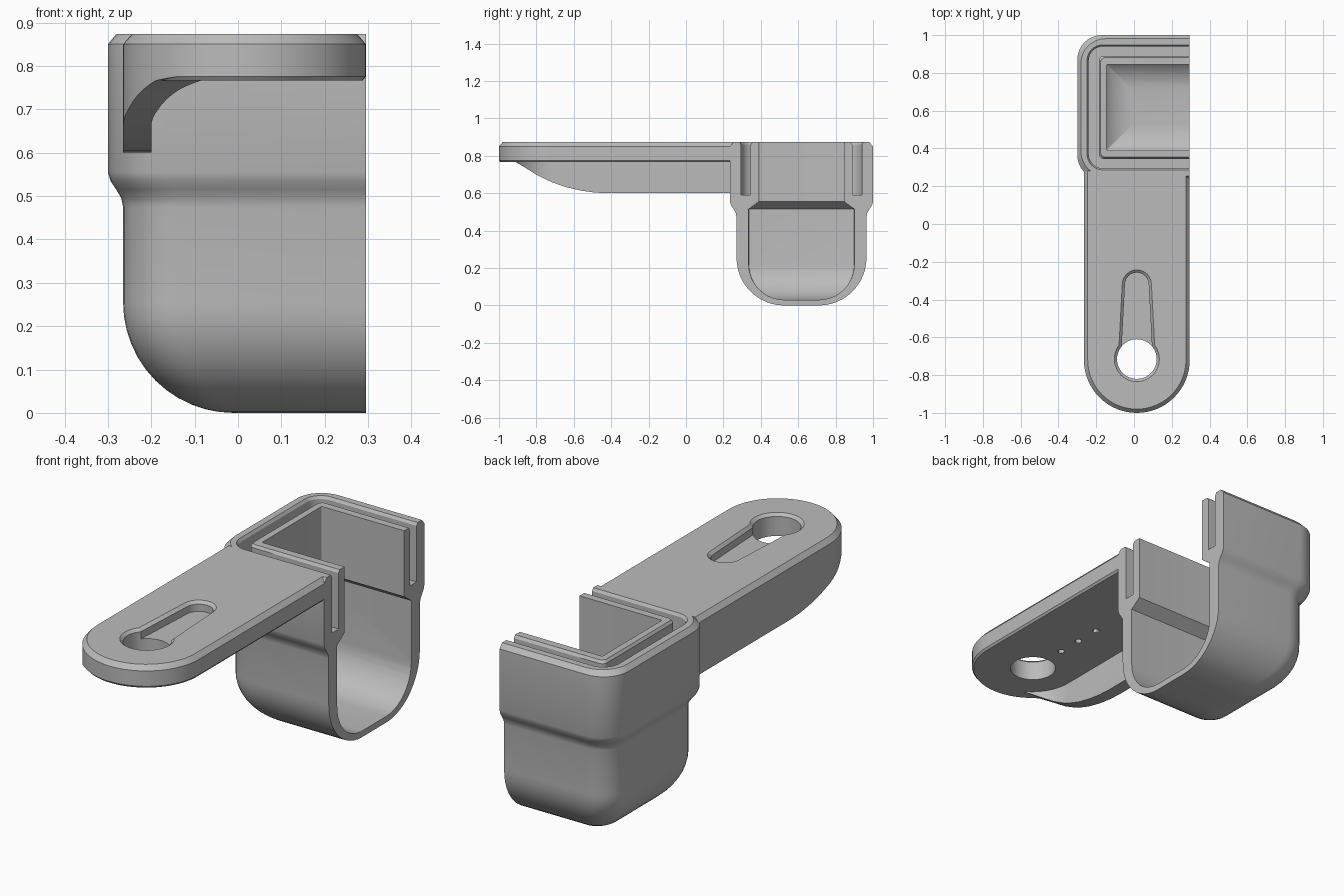
import bpy, bmesh
from math import sin, cos, pi, radians

if "Cube" in bpy.data.objects:
    bpy.data.objects.remove(bpy.data.objects["Cube"], do_unlink=True)

grey = bpy.data.materials.new("plain_grey")
grey.use_nodes = True
colour = (0.5, 0.5, 0.5, 1)
grey.diffuse_color = colour
grey.node_tree.nodes["Principled BSDF"].inputs["Base Color"].default_value = colour

OPEN_X = 0.295           # flat open side of the cup
MID_X = 0.015            # centre line of the arm
HOLE_Y = -0.72           # centre of the rounded arm end


def arc(cx, cy, r, start, end, n):
    return [(cx + r * cos(radians(start + (end - start) * i / n)),
             cy + r * sin(radians(start + (end - start) * i / n))) for i in range(n + 1)]


def lift(points, z):
    return [(x, y, z) for x, y in points]


def loft(name, rings):
    """Skin matching closed rings and cap both ends."""
    bm = bmesh.new()
    rows = [[bm.verts.new(p) for p in ring] for ring in rings]
    n = len(rows[0])
    for a, b in zip(rows, rows[1:]):
        for i in range(n):
            j = (i + 1) % n
            bm.faces.new((a[i], a[j], b[j], b[i]))
    bm.faces.new(rows[0][::-1])
    bm.faces.new(rows[-1])
    bmesh.ops.recalc_face_normals(bm, faces=bm.faces)
    mesh = bpy.data.meshes.new(name)
    bm.to_mesh(mesh)
    bm.free()
    mesh.materials.append(grey)
    ob = bpy.data.objects.new(name, mesh)
    bpy.context.collection.objects.link(ob)
    return ob


def carve(ob, tool, operation="DIFFERENCE"):
    """Apply a boolean and discard the tool."""
    tool.hide_render = True
    mod = ob.modifiers.new("cut", "BOOLEAN")
    mod.operation, mod.object, mod.solver = operation, tool, "EXACT"
    bpy.context.view_layer.objects.active = ob
    bpy.ops.object.modifier_apply(modifier=mod.name)
    bpy.data.objects.remove(tool, do_unlink=True)


def pocket(x0, y0, y1, r, x1=OPEN_X):
    """U-shaped section with two rounded corners, flat at the open side."""
    return ([(x1, y0)] + arc(x0 + r, y0 + r, r, 270, 180, 8)
            + arc(x0 + r, y1 - r, r, 180, 90, 8) + [(x1, y1)])


def arm_outline(inset):
    """Straight arm with a half-round front end."""
    r = 0.28 - inset
    return ([(MID_X - r, 0.28)] + arc(MID_X, HOLE_Y, r, 180, 360, 32)
            + [(MID_X + r, 0.28)])


# Cup body: rounded bottom, step outwards, chamfered rim
def cup_ring(z, d):
    r = 0.03 + 0.1 * (1 - d / 0.255) if d > 0 else 0.13
    return lift(pocket(-0.265 + d, 0.27 + d, 0.965 - d, r), z)


R = 0.255
levels = [(R - R * cos(t * pi / 24), R - R * sin(t * pi / 24)) for t in range(13)]
levels += [(0.475, 0), (0.495, -0.004), (0.515, -0.016),
           (0.535, -0.029), (0.555, -0.035), (0.85, -0.035), (0.873, -0.016)]
cup = loft("cup", [cup_ring(z, d) for z, d in levels])


# Cup cavity: rounded floor, shoulder, narrower square mouth
def cavity_ring(z, d):
    return lift(pocket(-0.2 + d, 0.335 + d, 0.9 - d, 0.005, 0.5), z)


R = 0.19
levels = [(0.03 + R - R * cos(t * pi / 20), R - R * sin(t * pi / 20)) for t in range(11)]
levels += [(0.515, 0), (0.555, 0.055), (0.95, 0.055)]
carve(cup, loft("cavity", [cavity_ring(z, d) for z, d in levels]))


# Channel running round the rim, with a flared lip
def channel_ring(z, w):
    outer = pocket(-0.24 - w, 0.295 - w, 0.94 + w, 0.075 + w, 0.5)
    inner = pocket(-0.185 + w, 0.345 + w, 0.89 - w, 0.025, 0.5)
    return lift(outer + inner[::-1], z)


carve(cup, loft("channel", [channel_ring(z, w) for z, w in
                            ((0.59, 0), (0.86, 0), (0.875, 0.01))]))

# Arm plate with chamfered edges
arm = loft("arm", [lift(arm_outline(d), z) for z, d in
                   ((0.766, 0.008), (0.776, 0), (0.85, 0), (0.873, 0.02))])

# Tapered blind slot leading to the hole
def slot_ring(z, w):
    end = arc(MID_X, -0.32, 0.063 + w, 0, 180, 12)
    return lift([(MID_X + 0.083 + w, -0.7)] + end + [(MID_X - 0.083 - w, -0.7)], z)


flare = ((0.86, 0), (0.88, 0.022))
carve(arm, loft("slot", [slot_ring(z, w) for z, w in ((0.825, 0),) + flare]))


# Round through hole with chamfered mouth
def disc(y, r, z, n=40):
    return lift(arc(MID_X, y, r, 0, 360, n)[:-1], z)


carve(arm, loft("hole", [disc(HOLE_Y + 0.005, 0.105 + w, z) for z, w in ((0.7, 0),) + flare]))

# Three small pits under the arm
for y in (-0.51, -0.385, -0.26):
    carve(arm, loft("pit", [disc(y, 0.016, z, 12) for z in (0.7, 0.79)]))

# Stiffening rib under one edge of the arm, swept up towards the front
half = 18
wall = arm_outline(0)[:half] + arm_outline(0.065)[:half][::-1]
rib = loft("rib", [lift(wall, z) for z in (0.5, 0.79)])
sweep = [(-1.1, 0.775), (-0.95, 0.775), (-0.91, 0.766), (-0.87, 0.743), (-0.8, 0.699),
         (-0.72, 0.66), (-0.64, 0.632), (-0.56, 0.614), (-0.49, 0.604), (-0.42, 0.6),
         (0.4, 0.6), (0.4, 0.9), (-1.1, 0.9)]
carve(rib, loft("rib_profile", [[(x, y, z) for y, z in sweep] for x in (-0.5, 0.5)]),
      "INTERSECT")

# Smooth curved surfaces while keeping hard edges
bpy.ops.object.select_all(action="DESELECT")
for ob in (cup, arm, rib):
    ob.select_set(True)
bpy.context.view_layer.objects.active = cup
bpy.ops.object.shade_smooth_by_angle(angle=radians(30))
